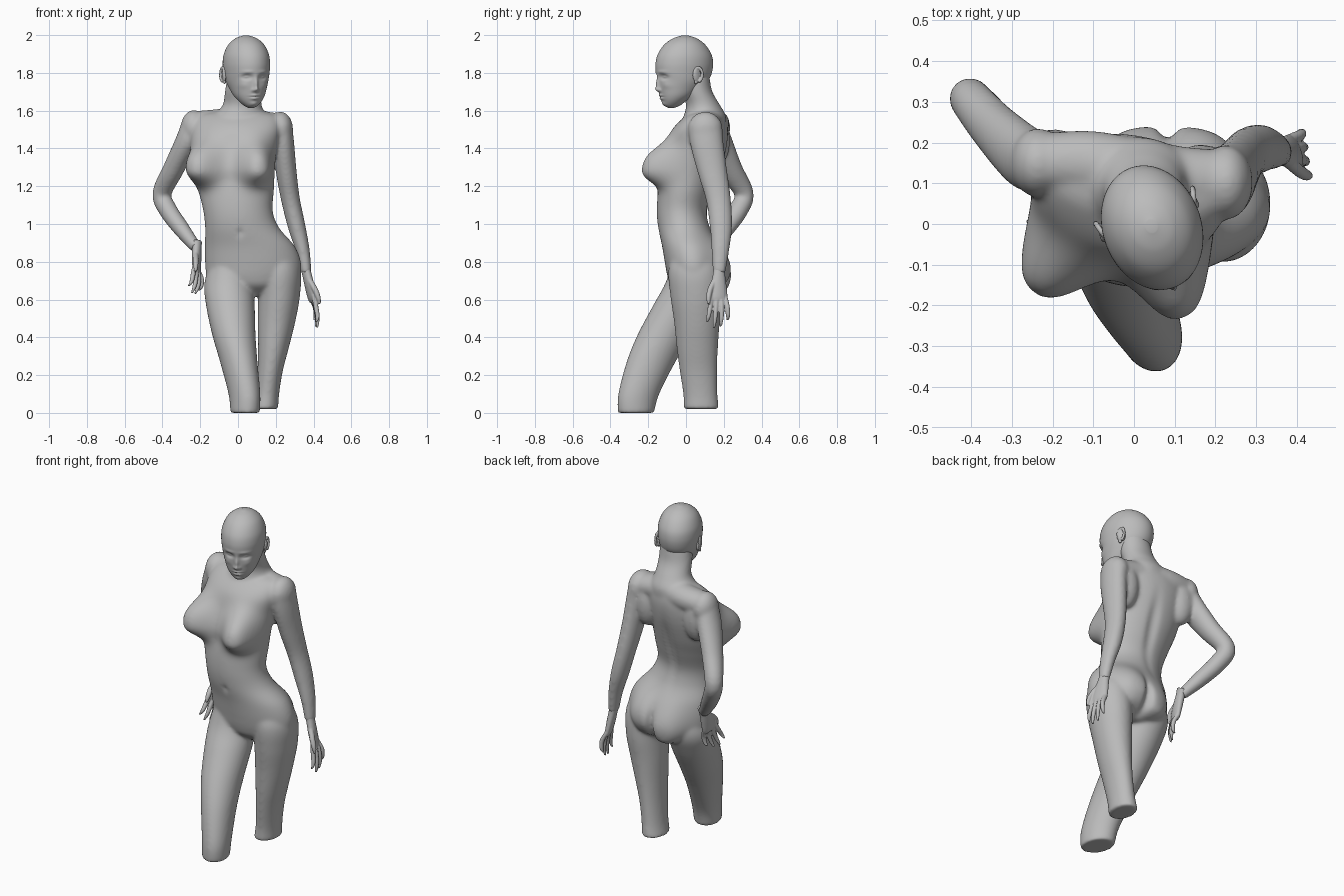
import bpy, bmesh, math
from mathutils import Vector, Matrix

cube = bpy.data.objects.get("Cube")
if cube:
    bpy.data.objects.remove(cube, do_unlink=True)

grey = bpy.data.materials.new("clay grey")
grey.use_nodes = True
COL = (0.5, 0.5, 0.5, 1)
grey.diffuse_color = COL
bsdf = grey.node_tree.nodes["Principled BSDF"]
bsdf.inputs["Base Color"].default_value = COL
bsdf.inputs["Roughness"].default_value = 0.7


def spline(rows, steps):
    """Catmull-Rom interpolation of every number in a list of rows."""
    out = []
    for i in range(len(rows) - 1):
        p = [rows[max(i - 1, 0)], rows[i], rows[i + 1], rows[min(i + 2, len(rows) - 1)]]
        for s in range(steps):
            t = s / steps
            out.append([0.5 * (2 * b + (c - a) * t + (2 * a - 5 * b + 4 * c - d) * t ** 2
                               + (3 * b - a - 3 * c + d) * t ** 3) for a, b, c, d in zip(*p)])
    return out + [list(rows[-1])]


def loft(bm, rows, seg=40, steps=5, tube=False):
    """Rows are x, y, z, radius a, radius b, yaw; tubes turn with their path."""
    rows = spline([tuple(r) + (0,) * (6 - len(r)) for r in rows], steps)
    rings = []
    for i, (x, y, z, a, b, yaw) in enumerate(rows):
        if tube:
            t = (Vector(rows[min(i + 1, len(rows) - 1)][:3]) - Vector(rows[max(i - 1, 0)][:3])).normalized()
            u = Vector((0, 1, 0))
            u = (u - t * u.dot(t)).normalized()
            v = t.cross(u)
        else:
            k = math.radians(yaw)
            u, v = Vector((math.cos(k), math.sin(k), 0)), Vector((-math.sin(k), math.cos(k), 0))
        rings.append([bm.verts.new(Vector((x, y, z)) + u * a * math.cos(w) + v * b * math.sin(w))
                      for w in (2 * math.pi * j / seg for j in range(seg))])
    for p, q in zip(rings, rings[1:]):
        for j in range(seg):
            n = (j + 1) % seg
            bm.faces.new((p[j], p[n], q[n], q[j]))
    bm.faces.new(rings[0])
    bm.faces.new(rings[-1])


def sculpt(bm, bumps):
    """Each bump: centre, radii (x, y, z below, z above), push; soft edged."""
    for v in bm.verts:
        move = Vector()
        for c, (rx, ry, down, up), push in bumps:
            d = v.co - Vector(c)
            q = (d.x / rx) ** 2 + (d.y / ry) ** 2 + (d.z / (up if d.z > 0 else down)) ** 2
            move += Vector(push) * math.exp(-q ** 1.4)
        v.co += move


def blob(bm, centre, radii, yaw=0, pitch=0):
    m = (Matrix.Translation(centre) @ Matrix.Rotation(math.radians(yaw), 4, 'Z')
         @ Matrix.Rotation(math.radians(pitch), 4, 'X') @ Matrix.Diagonal((*radii, 1)))
    bmesh.ops.create_uvsphere(bm, u_segments=32, v_segments=20, radius=1, matrix=m)


def finish(bm, name, voxel=0, smooth=0):
    bmesh.ops.recalc_face_normals(bm, faces=bm.faces)
    me = bpy.data.meshes.new(name)
    bm.to_mesh(me)
    bm.free()
    me.materials.append(grey)
    for p in me.polygons:
        p.use_smooth = True
    ob = bpy.data.objects.new(name, me)
    bpy.context.collection.objects.link(ob)
    if voxel:
        r = ob.modifiers.new("fuse", 'REMESH')
        r.mode, r.voxel_size, r.use_smooth_shade = 'VOXEL', voxel, True
        s = ob.modifiers.new("soften", 'SMOOTH')
        s.factor, s.iterations = 0.5, smooth


# Body: torso, neck, limbs fused into one skin
bm = bmesh.new()
loft(bm, [(0.09, 0.05, 0.62, 0.05, 0.06), (0.085, 0.045, 0.67, 0.19, 0.12),
          (0.081, 0.04, 0.72, 0.243, 0.137),
          (0.08, 0.036, 0.79, 0.254, 0.147), (0.063, 0.022, 0.88, 0.239, 0.148),
          (0.022, -0.01, 0.98, 0.196, 0.137), (0.0, -0.02, 1.07, 0.184, 0.134, -4),
          (-0.01, 0.0, 1.18, 0.201, 0.145, -8), (-0.02, 0.03, 1.28, 0.214, 0.148, -10),
          (-0.022, 0.055, 1.40, 0.23, 0.155, -10), (-0.01, 0.075, 1.50, 0.238, 0.143, -10),
          (0.0, 0.10, 1.57, 0.21, 0.1, -8), (0.0, 0.11, 1.595, 0.13, 0.06, -8)], seg=120, steps=11)
# breasts, buttocks and cleft, spine furrow, navel
sculpt(bm, [((-0.17, -0.055, 1.295), (0.105, 0.12, 0.085, 0.13), (-0.075, -0.108, 0)),
            ((0.09, -0.105, 1.295), (0.098, 0.12, 0.085, 0.13), (0.03, -0.125, 0)),
            ((-0.005, 0.165, 0.745), (0.1, 0.12, 0.125, 0.13), (0, 0.06, -0.035)),
            ((0.17, 0.165, 0.78), (0.1, 0.12, 0.12, 0.12), (0, 0.058, -0.015)),
            ((0.083, 0.2, 0.74), (0.022, 0.1, 0.13, 0.1), (0, -0.035, 0)),
            ((0.0, 0.16, 1.22), (0.028, 0.08, 0.25, 0.2), (0, -0.016, 0)),
            ((0.012, -0.15, 0.955), (0.01, 0.05, 0.02, 0.02), (0, 0.018, 0))])
# neck
loft(bm, [(0.0, 0.09, 1.50, 0.16, 0.12), (0.01, 0.1, 1.57, 0.138, 0.112),
          (0.022, 0.09, 1.63, 0.103, 0.09), (0.028, 0.06, 1.70, 0.098, 0.08),
          (0.034, 0.046, 1.77, 0.092, 0.08), (0.04, 0.04, 1.84, 0.08, 0.078)])
# shoulder girdle, caps and blades
loft(bm, [(-0.25, 0.15, 1.53, 0.068, 0.065), (-0.12, 0.15, 1.535, 0.08, 0.072),
          (0.0, 0.125, 1.54, 0.085, 0.077), (0.12, 0.11, 1.53, 0.08, 0.07),
          (0.235, 0.102, 1.515, 0.078, 0.065)], tube=True)
blob(bm, (-0.235, 0.15, 1.51), (0.068, 0.085, 0.093))
blob(bm, (0.225, 0.102, 1.5), (0.067, 0.092, 0.095))
blob(bm, (-0.19, 0.16, 1.44), (0.085, 0.072, 0.14), -10)
blob(bm, (0.165, 0.125, 1.43), (0.075, 0.07, 0.14), -10)
# legs, cut off above the knee
loft(bm, [(0.145, 0.081, 0.02, 0.068, 0.094), (0.155, 0.076, 0.1, 0.063, 0.091),
          (0.17, 0.066, 0.22, 0.067, 0.099), (0.187, 0.06, 0.34, 0.081, 0.109),
          (0.204, 0.058, 0.48, 0.099, 0.121), (0.217, 0.055, 0.62, 0.111, 0.138),
          (0.215, 0.045, 0.76, 0.116, 0.138), (0.2, 0.035, 0.88, 0.07, 0.09)])
loft(bm, [(0.038, -0.265, 0.0, 0.075, 0.099, 20), (0.034, -0.25, 0.1, 0.08, 0.112, 20),
          (0.004, -0.185, 0.27, 0.096, 0.132, 16), (-0.022, -0.113, 0.415, 0.114, 0.144, 10),
          (-0.041, -0.025, 0.575, 0.129, 0.146, 5), (-0.05, 0.03, 0.7, 0.126, 0.134),
          (-0.035, 0.035, 0.86, 0.085, 0.095)])
# arms
loft(bm, [(-0.235, 0.145, 1.54, 0.065, 0.06), (-0.27, 0.165, 1.44, 0.079, 0.061),
          (-0.342, 0.235, 1.29, 0.065, 0.056), (-0.403, 0.308, 1.16, 0.051, 0.051),
          (-0.368, 0.275, 1.07, 0.052, 0.049), (-0.30, 0.21, 0.975, 0.048, 0.044),
          (-0.222, 0.14, 0.875, 0.037, 0.031)], tube=True)
loft(bm, [(0.226, 0.1, 1.53, 0.09, 0.06), (0.24, 0.112, 1.42, 0.088, 0.058),
          (0.255, 0.14, 1.28, 0.078, 0.055), (0.278, 0.172, 1.13, 0.066, 0.05),
          (0.31, 0.185, 0.99, 0.06, 0.047), (0.343, 0.182, 0.86, 0.047, 0.037),
          (0.362, 0.175, 0.74, 0.035, 0.028)], tube=True)
finish(bm, "body", 0.008, 20)

# Head: built facing -y, then turned toward its left
bm = bmesh.new()
# each row: height, front reach, back reach, half width
head = [(1.615, 0.095, 0.06, 0.014), (1.627, 0.114, 0.03, 0.036), (1.65, 0.128, 0.0, 0.06),
        (1.68, 0.138, -0.045, 0.081), (1.72, 0.146, -0.092, 0.097), (1.76, 0.15, -0.126, 0.11),
        (1.80, 0.158, -0.145, 0.117), (1.85, 0.16, -0.152, 0.121), (1.90, 0.147, -0.142, 0.115),
        (1.95, 0.112, -0.108, 0.092), (1.983, 0.064, -0.062, 0.055), (1.998, 0.016, -0.016, 0.014)]
loft(bm, [(0, -(f + b) / 2, z, w, (f - b) / 2) for z, f, b, w in head], seg=112, steps=9)
# face relief: x, z, spread x, spread z, push forward
relief = [(0, 1.738, 0.011, 0.034, 0.016), (0, 1.712, 0.013, 0.012, 0.014),
          (0, 1.681, 0.022, 0.006, 0.007), (0, 1.664, 0.019, 0.007, 0.008),
          (0, 1.673, 0.024, 0.003, -0.004), (0, 1.635, 0.022, 0.012, 0.006)]
for s in (-1, 1):
    relief += [(s * 0.045, 1.778, 0.022, 0.013, -0.02), (s * 0.046, 1.778, 0.014, 0.007, 0.011),
               (s * 0.045, 1.805, 0.028, 0.008, 0.004), (s * 0.06, 1.735, 0.02, 0.018, 0.004),
               (s * 0.014, 1.708, 0.007, 0.008, 0.007)]
for v in bm.verts:
    if v.co.y < -0.03:
        x, z = v.co.x, v.co.z
        v.co.y -= sum(a * math.exp(-((x - fx) / sx) ** 2 - ((z - fz) / sz) ** 2)
                      for fx, fz, sx, sz, a in relief)
turn = Matrix.Translation((0.043, -0.005, 0)) @ Matrix.Rotation(math.radians(20), 4, 'Z')
bm.transform(turn)
finish(bm, "head")

# Ears: a shell with a raised rim and a lobe
for side, name in ((1, "left_ear"), (-1, "right_ear")):
    bm = bmesh.new()
    blob(bm, (side * 0.115, 0.026, 1.788), (0.011, 0.024, 0.04), side * 20, 12)
    for i in range(17):
        a = math.radians(-70 + 290 * i / 16)
        y, z = 0.03 + 0.022 * math.cos(a), 1.791 + 0.036 * math.sin(a)
        blob(bm, (side * (0.117 + 0.25 * (y - 0.015)), y, z), (0.007, 0.008, 0.009))
    blob(bm, (side * 0.114, 0.02, 1.752), (0.007, 0.01, 0.012))
    bm.transform(turn)
    finish(bm, name, 0.003, 4)


# Hands: palm, four fingers and a thumb on a wrist-to-fingertip axis
def hand(name, wrist, tip, across):
    bm = bmesh.new()
    wrist, tip = Vector(wrist), Vector(tip)
    d = tip - wrist
    L = d.length
    d.normalize()
    u = Vector(across)
    u = (u - d * u.dot(d)).normalized()
    frame = Matrix((u, d.cross(u), d)).transposed().to_4x4()
    frame.translation = wrist

    def finger(points, r):
        loft(bm, [(*p, k * r, k * r) for p, k in zip(points, (1.05, 1.1, 0.95, 0.5))], 12, 4)

    loft(bm, [(0, 0, -0.04, 0.033, 0.027), (0, 0, 0.0, 0.032, 0.024), (0, 0, 0.25 * L, 0.043, 0.023),
              (0.003, 0, 0.46 * L, 0.047, 0.019), (0.003, 0, 0.54 * L, 0.038, 0.012)], 24, 4)
    for i, reach in enumerate((0.9, 1.0, 0.97, 0.85)):
        o = (i - 1.5) * 0.024
        bend = 0.008 * (i - 1.5)
        finger([(o, 0, 0.42 * L), (o * 1.2, bend + 0.006, 0.62 * L),
                (o * 1.4, bend, (0.4 + 0.45 * reach) * L), (o * 1.45, bend - 0.014, reach * L)], 0.012)
    finger([(-0.025, 0, 0.15 * L), (-0.05, 0.008, 0.33 * L),
            (-0.06, 0.012, 0.48 * L), (-0.06, 0.012, 0.6 * L)], 0.014)
    bm.transform(frame)
    finish(bm, name, 0.004, 4)


hand("left_hand", (0.362, 0.175, 0.745), (0.43, 0.17, 0.452), (-0.35, 1, 0))
hand("right_hand", (-0.218, 0.135, 0.87), (-0.222, 0.035, 0.63), (0.25, 1, 0))
